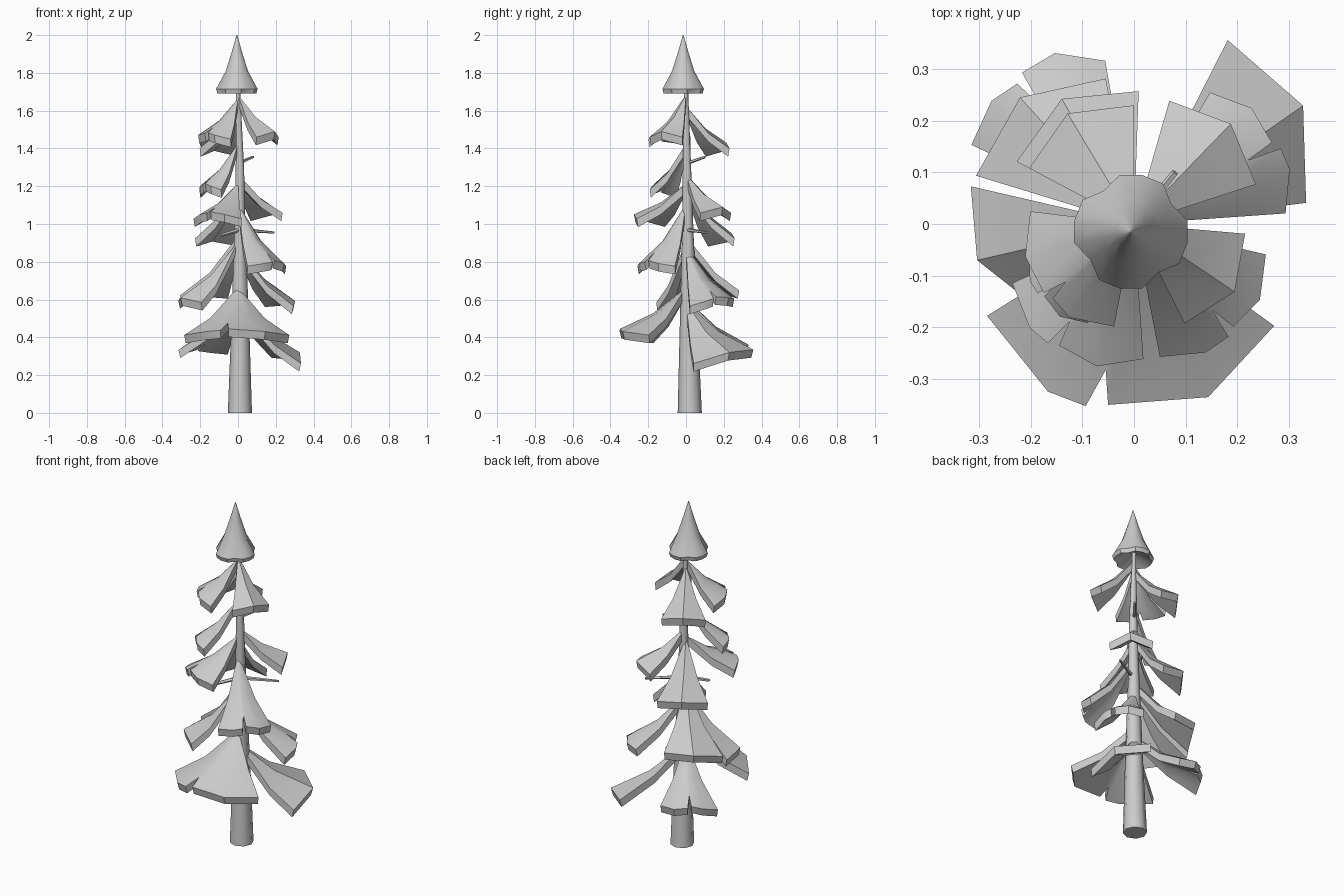
import bpy, bmesh, math
from mathutils import Vector

cube = bpy.data.objects.get("Cube")
if cube:
    bpy.data.objects.remove(cube, do_unlink=True)

grey = bpy.data.materials.new("light_grey")
grey.use_nodes = True
COLOR = (0.6, 0.6, 0.6, 1)
grey.diffuse_color = COLOR
grey.node_tree.nodes["Principled BSDF"].inputs["Base Color"].default_value = COLOR


def finish(bm, name, angle=35):
    bmesh.ops.recalc_face_normals(bm, faces=bm.faces)
    mesh = bpy.data.meshes.new(name)
    bm.to_mesh(mesh)
    bm.free()
    mesh.materials.append(grey)
    obj = bpy.data.objects.new(name, mesh)
    bpy.context.collection.objects.link(obj)
    bpy.ops.object.select_all(action='DESELECT')
    obj.select_set(True)
    bpy.context.view_layer.objects.active = obj
    bpy.ops.object.shade_smooth_by_angle(angle=math.radians(angle))


def loft(bm, rings):
    """Skin a list of closed rings and cap both ends."""
    rows = [[bm.verts.new(p) for p in ring] for ring in rings]
    n = len(rows[0])
    for a, b in zip(rows, rows[1:]):
        for i in range(n):
            j = (i + 1) % n
            bm.faces.new((a[i], a[j], b[j], b[i]))
    bm.faces.new(rows[0][::-1])
    bm.faces.new(rows[-1])


def circle(center, radius, sides):
    return [Vector(center) + Vector((radius * math.cos(math.tau * i / sides),
                                     radius * math.sin(math.tau * i / sides), 0))
            for i in range(sides)]


def tube(name, start, end, r0, r1, sides=5):
    start, end = Vector(start), Vector(end)
    turn = (end - start).to_track_quat('Z', 'Y')
    bm = bmesh.new()
    loft(bm, [[c + turn @ p for p in circle((0, 0, 0), r, sides)]
              for c, r in ((start, r0), (end, r1))])
    finish(bm, name, 50)


def bough(name, azimuth, half, radius, z_top, z_edge, tilt=0, skew=0, notch=None):
    """Drooping fan-shaped slab, optionally with a notch in its outer edge."""
    # Edge outline as (angle fraction, reach fraction)
    outline = [(-1, .92 - skew), (0, 1), (1, .92 + skew)]
    if notch is not None:
        outline[1:2] = [(-.45, 1), (notch - .07, 1), (notch, .79),
                        (notch + .05, .97), (.45, 1)]
    bm = bmesh.new()
    rings = []
    for f, reach in outline:
        a = math.radians(azimuth + half * f)
        edge = z_edge - .045 * f * f + tilt * f
        top, low = [], []
        for t, fall, thick in ((.04, .03, .05), (.48, .6, .045),
                               (reach, .6 + .8 * (reach - .5), .043)):
            d = radius * t
            z = z_top + (edge - z_top) * fall
            top.append(Vector((d * math.cos(a), d * math.sin(a), z)))
            under = d * (.97 if t == reach else 1)
            low.append(Vector((under * math.cos(a), under * math.sin(a), z - thick)))
        rings.append(top + low[::-1])
    loft(bm, rings)
    finish(bm, name, 30)


# Trunk, tapering and slightly bent
bm = bmesh.new()
loft(bm, [circle((x, y, z), r, 8) for x, y, z, r in (
    (.01, .02, 0, .064), (.012, .015, .42, .049), (.01, .01, .9, .032),
    (.01, .005, 1.3, .022), (0, 0, 1.74, .01))])
finish(bm, "trunk", 50)

# Boughs: azimuth, half angle, radius, top height, edge height, tilt, skew, notch
boughs = {
    "lower_front_bough": (-92, 56, .365, .66, .44, 0, 0, -.16),
    "lower_right_bough": (35, 28, .4, .58, .32, .06, .08),
    "lower_back_bough": (127, 27, .365, .6, .37, 0, .04, .05),
    "second_left_bough": (193, 26, .312, .9, .61, -.04, -.12),
    "second_back_bough": (132, 31, .33, .93, .66, 0, .05),
    "second_right_bough": (32, 28, .32, .87, .61, .02, 0, -.1),
    "third_front_bough": (-46, 33, .285, 1.1, .8, 0, 0, -.05),
    "third_back_bough": (120, 32, .28, 1.2, .95),
    "fourth_front_bough": (240, 34, .285, 1.21, 1.06, 0, 0, -.1),
    "fourth_right_bough": (46, 28, .27, 1.26, 1.09),
    "fifth_left_bough": (220, 25, .23, 1.42, 1.21, 0, 0, -.1),
    "upper_back_bough": (121, 31, .25, 1.62, 1.43),
    "upper_left_bough": (216, 43, .22, 1.66, 1.48, 0, 0, .1),
    "upper_front_bough": (-34, 29, .235, 1.68, 1.49),
}
for name, values in boughs.items():
    bough(name, *values)

# Bare twigs
tube("long_twig", (.01, 0, .97), (.19, .11, .955), .012, .006)
tube("short_twig", (.01, 0, .97), (-.09, -.09, .94), .012, .008)
tube("upper_twig", (0, 0, 1.32), (.08, .1, 1.355), .01, .007)

# Crown: concave cone with a notched skirt and a hollow underside
SIDES = 16


def crown_ring(radius, z, depth):
    ring = []
    for i in range(SIDES):
        a = math.tau * i / SIDES + .2
        r = radius * (1 - (depth if i % 4 == 1 else 0))
        ring.append(Vector((-.006 + r * math.cos(a), -.015 + r * math.sin(a), z)))
    return ring


bm = bmesh.new()
loft(bm, [crown_ring(r, z, d) for r, z, d in (
    (.002, 2, 0), (.028, 1.91, 0), (.06, 1.81, 0), (.112, 1.715, .15),
    (.105, 1.692, .15), (.03, 1.73, 0))])
finish(bm, "crown", 35)
